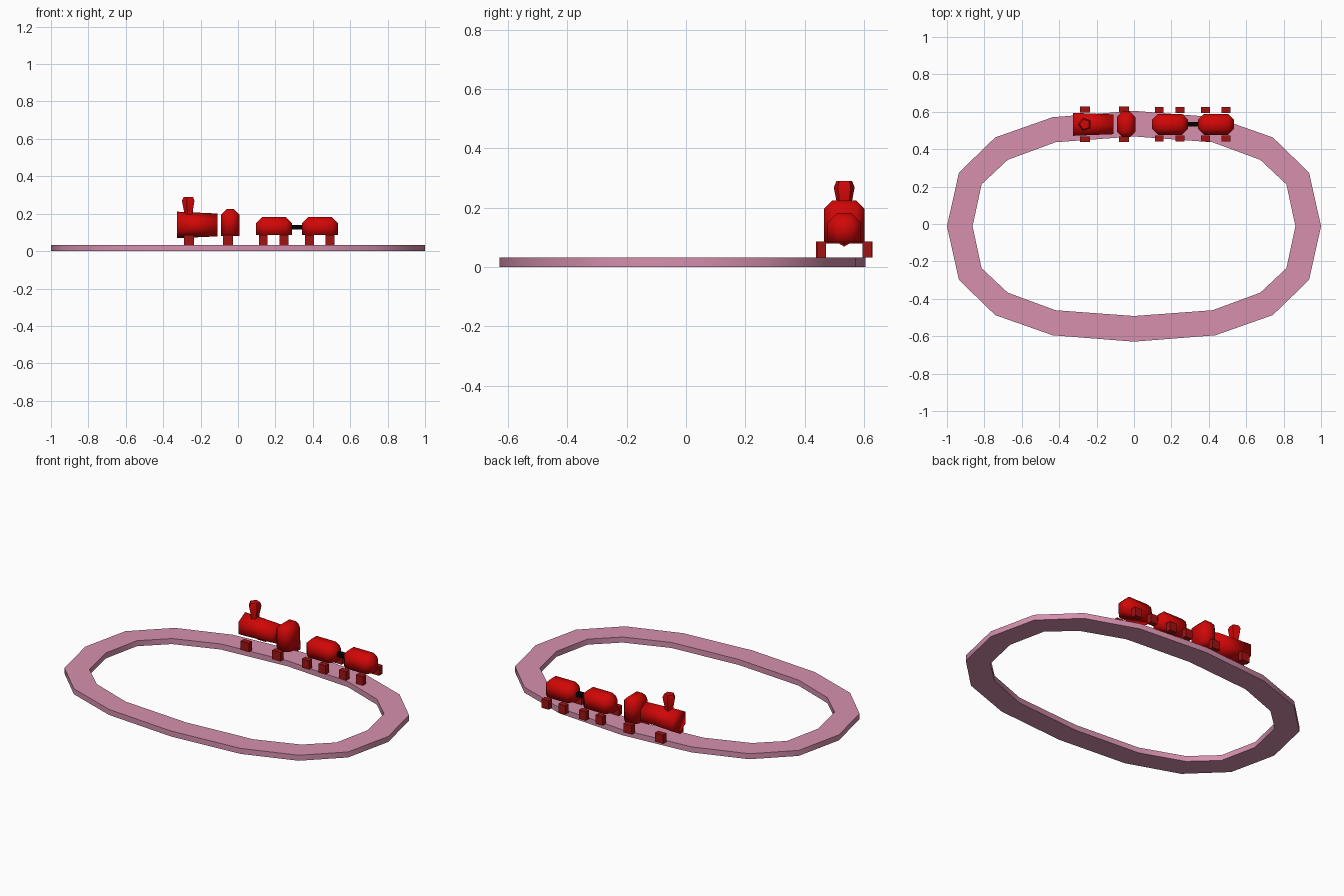
import bpy, bmesh
from math import cos, sin, pi, radians
from mathutils import Vector

cube = bpy.data.objects.get("Cube")
if cube:
    bpy.data.objects.remove(cube, do_unlink=True)


def material(name, rgb):
    m = bpy.data.materials.new(name)
    m.use_nodes = True
    m.diffuse_color = (*rgb, 1)
    bsdf = next(n for n in m.node_tree.nodes if n.type == 'BSDF_PRINCIPLED')
    bsdf.inputs["Base Color"].default_value = (*rgb, 1)
    return m


RED = material("train red", (0.64, 0.002, 0.002))
DARK_RED = material("wheel dark red", (0.36, 0.006, 0.006))
PINK = material("track pink", (0.67, 0.28, 0.42))
BLACK = material("coupler black", (0.001, 0.001, 0.001))
TRAIN_Y = 0.533


def finish(name, bm, mat, smooth_angle):
    """Smooth the edges gentler than the angle, keep the others sharp."""
    bmesh.ops.recalc_face_normals(bm, faces=bm.faces)
    for f in bm.faces:
        f.smooth = True
    for e in bm.edges:
        e.smooth = e.calc_face_angle() < radians(smooth_angle)
    mesh = bpy.data.meshes.new(name)
    bm.to_mesh(mesh)
    bm.free()
    mesh.materials.append(mat)
    obj = bpy.data.objects.new(name, mesh)
    bpy.context.collection.objects.link(obj)


def box(name, low, high, mat, chamfer=0):
    """Box between two corners; chamfer cuts every edge except the bottom ones."""
    low, high = Vector(low), Vector(high)
    bm = bmesh.new()
    bmesh.ops.create_cube(bm, size=1)
    for v in bm.verts:
        v.co = (low + high) / 2 + v.co * (high - low)
    if chamfer:
        edges = [e for e in bm.edges
                 if max(v.co.z for v in e.verts) > low.z + 0.001]
        bmesh.ops.bevel(bm, geom=edges, offset=chamfer, segments=1,
                        affect='EDGES', profile=0.5)
    finish(name, bm, mat, 100 if chamfer else 65)


def loft(name, rings, mat, smooth_angle, closed=False):
    """Skin a list of point rings; closed joins last to first, otherwise capped."""
    bm = bmesh.new()
    rows = [[bm.verts.new(p) for p in ring] for ring in rings]
    n = len(rows[0])
    pairs = list(zip(rows, rows[1:]))
    if closed:
        pairs.append((rows[-1], rows[0]))
    else:
        bm.faces.new(rows[0])
        bm.faces.new(rows[-1])
    for a, b in pairs:
        for i in range(n):
            j = (i + 1) % n
            bm.faces.new((a[i], a[j], b[j], b[i]))
    finish(name, bm, mat, smooth_angle)


# Track: sixteen-sided loop mirrored from one quarter
def full_loop(quarter):
    half = quarter + [(-x, y) for x, y in reversed(quarter[:-1])]
    return half + [(-x, -y) for x, y in half[1:-1]]


outer = full_loop([(1, 0), (0.936, 0.287), (0.742, 0.475), (0.435, 0.583), (0, 0.617)])
inner = full_loop([(0.863, 0), (0.815, 0.224), (0.675, 0.355), (0.42, 0.449), (0, 0.48)])
TRACK_Y, TRACK_Z = -0.012, 0.033


def level(loop, z):
    return [(x, y + TRACK_Y, z) for x, y in loop]


loft("track", [level(outer, 0), level(outer, TRACK_Z),
               level(inner, TRACK_Z), level(inner, 0)], PINK, 65, closed=True)


# Boiler: six-sided barrel, narrower toward the cab
def barrel_ring(x, r):
    return [(x, TRAIN_Y + r * sin(i * pi / 3), 0.14 + r * cos(i * pi / 3))
            for i in range(6)]


loft("boiler", [barrel_ring(-0.327, 0.071), barrel_ring(-0.109, 0.061)], RED, 100)


# Chimney: five-sided flared stack
def stack_ring(r, z):
    return [(-0.263 - r * cos(i * 2 * pi / 5), TRAIN_Y + r * sin(i * 2 * pi / 5), z)
            for i in range(5)]


loft("chimney", [stack_ring(r, z) for r, z in
                 ((0.025, 0.19), (0.027, 0.22), (0.037, 0.268), (0.028, 0.289))], RED, 65)

# Cab and wagons
box("cab", (-0.09, TRAIN_Y - 0.068, 0.08), (0.007, TRAIN_Y + 0.068, 0.224), RED, 0.028)
for name, x in (("front_wagon", 0.096), ("rear_wagon", 0.342)):
    box(name, (x, TRAIN_Y - 0.056, 0.085), (x + 0.193, TRAIN_Y + 0.056, 0.182), RED, 0.032)
box("coupler", (0.28, TRAIN_Y - 0.013, 0.115), (0.35, TRAIN_Y + 0.013, 0.14), BLACK)

# Wheels: blocks on both sides, set wider on the engine
wheel_sets = [("engine", -0.262, 0.064, 0.027), ("engine", -0.054, 0.064, 0.027),
              ("front_wagon", 0.136, 0.061, 0.023), ("front_wagon", 0.246, 0.061, 0.023),
              ("rear_wagon", 0.382, 0.061, 0.023), ("rear_wagon", 0.492, 0.061, 0.023)]
for owner, x, gap, half in wheel_sets:
    for side, s in (("back", 1), ("front", -1)):
        ys = sorted((TRAIN_Y + s * gap, TRAIN_Y + s * (gap + 0.031)))
        box(f"{owner}_{side}_wheel", (x - half, ys[0], TRACK_Z),
            (x + half, ys[1], 0.086), DARK_RED)
